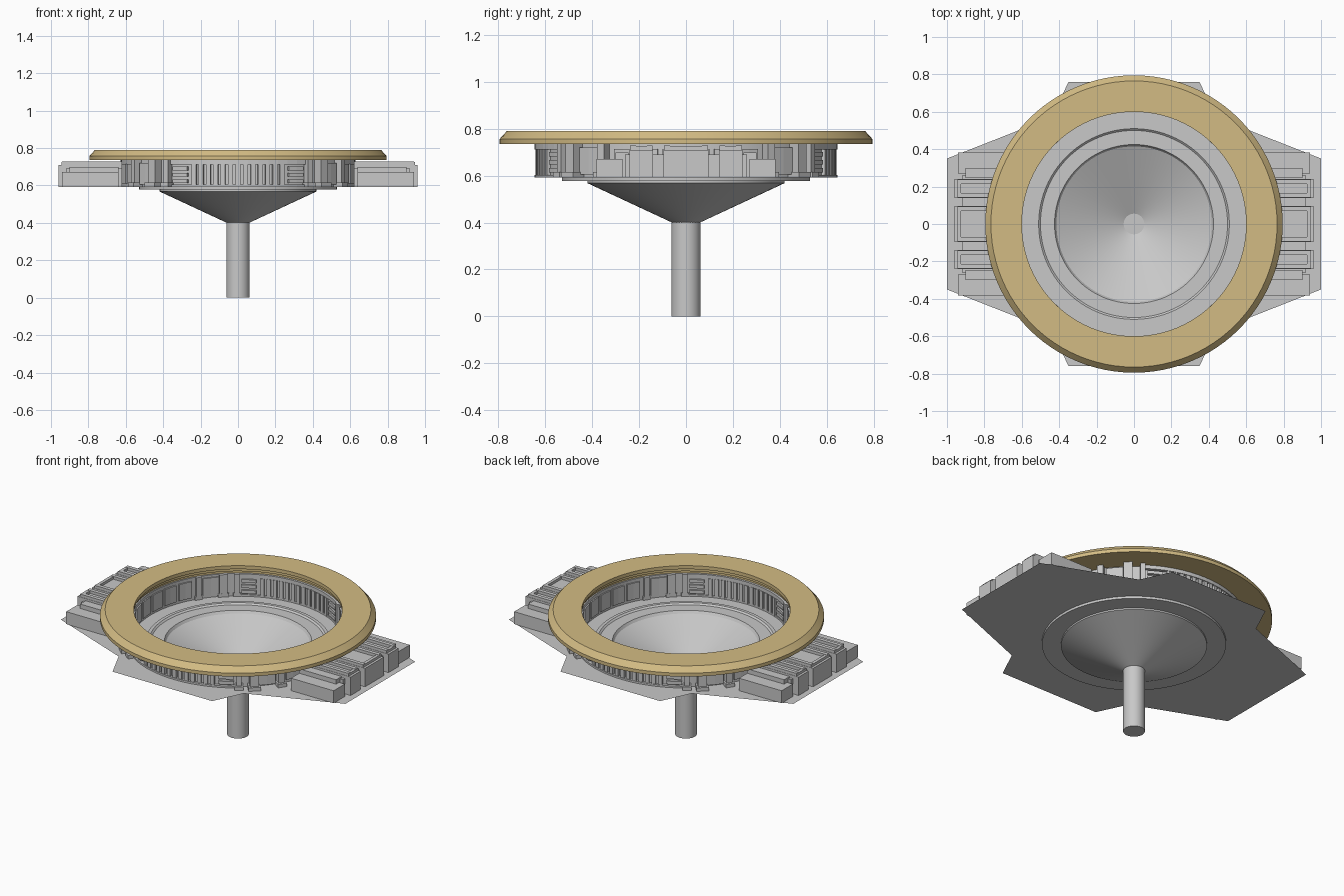
import bpy, bmesh
from math import sin, cos, pi, radians

old = bpy.data.objects.get("Cube")
if old:
    bpy.data.objects.remove(old)


def material(name, rgb):
    m = bpy.data.materials.new(name)
    m.use_nodes = True
    m.diffuse_color = (*rgb, 1)
    m.node_tree.nodes["Principled BSDF"].inputs["Base Color"].default_value = (*rgb, 1)
    return m


GREY = material("light grey", (0.58, 0.58, 0.58))
GOLD = material("warm gold", (0.65, 0.50, 0.23))
FLOOR = 0.593
RING_BASE = 0.735


def finish(name, bm, mat, smooth=False, recalc=True):
    if recalc:
        bmesh.ops.recalc_face_normals(bm, faces=bm.faces)
    me = bpy.data.meshes.new(name)
    bm.to_mesh(me)
    bm.free()
    me.materials.append(mat)
    ob = bpy.data.objects.new(name, me)
    bpy.context.collection.objects.link(ob)
    if smooth:
        bpy.ops.object.select_all(action="DESELECT")
        ob.select_set(True)
        bpy.context.view_layer.objects.active = ob
        bpy.ops.object.shade_smooth_by_angle(angle=radians(30))
    return ob


def lathe(name, profile, mat, steps=96):
    """Revolve a closed (radius, z) profile about the z axis."""
    bm = bmesh.new()
    loops = [[bm.verts.new((r * cos(2 * pi * i / steps), r * sin(2 * pi * i / steps), z))
              for r, z in profile] for i in range(steps)]
    n = len(profile)
    for i in range(steps):
        a, b = loops[i], loops[(i + 1) % steps]
        for j in range(n):
            k = (j + 1) % n
            bm.faces.new((a[j], b[j], b[k], a[k]))
    return finish(name, bm, mat, True)


def add_prism(bm, outline, z0, z1):
    low = [bm.verts.new((x, y, z0)) for x, y in outline]
    high = [bm.verts.new((x, y, z1)) for x, y in outline]
    bm.faces.new(low[::-1])
    bm.faces.new(high)
    for i in range(len(low)):
        j = (i + 1) % len(low)
        bm.faces.new((low[i], low[j], high[j], high[i]))


def add_box(bm, x0, x1, y0, y1, z0, z1):
    add_prism(bm, [(x0, y0), (x1, y0), (x1, y1), (x0, y1)], z0, z1)


def add_arc(bm, r0, r1, a0, a1, z0, z1):
    """Curved block between two radii and two angles in degrees."""
    n = max(1, round((a1 - a0) / 5))
    angles = [radians(a0 + (a1 - a0) * i / n) for i in range(n + 1)]
    outline = [(r1 * cos(a), r1 * sin(a)) for a in angles]
    outline += [(r0 * cos(a), r0 * sin(a)) for a in reversed(angles)]
    add_prism(bm, outline, z0, z1)


# Gold top ring with chamfered rim and stepped inner edge
lathe("gold_ring", [(0.60, 0.79), (0.765, 0.79), (0.795, 0.757), (0.795, RING_BASE),
                    (0.62, RING_BASE), (0.62, 0.75), (0.61, 0.75), (0.61, 0.768),
                    (0.60, 0.768)], GOLD)

# Dish with stepped rim and thin conical bowl
lathe("dish", [(0.53, 0.597), (0.51, 0.597), (0.50, 0.588), (0.425, 0.588), (0.415, 0.572),
               (0.055, 0.405), (0.055, 0.398), (0.42, 0.568), (0.42, 0.578),
               (0.53, 0.578)], GREY)

# Central post
bm = bmesh.new()
bmesh.ops.create_cone(bm, cap_ends=True, segments=48, radius1=0.0625, radius2=0.0625, depth=0.405)
bmesh.ops.translate(bm, verts=bm.verts, vec=(0, 0, 0.2025))
finish("post", bm, GREY, True)

# Thin base sheet with a round opening
quarter = [(1.0, 0.35), (0.44, 0.57), (0.35, 0.76)]
outline = quarter + [(-x, y) for x, y in reversed(quarter)]
outline += [(-x, -y) for x, y in outline]
bm = bmesh.new()
opening = [(0.525 * cos(2 * pi * i / 64), 0.525 * sin(2 * pi * i / 64)) for i in range(64)]
for loop in (outline, opening):
    vs = [bm.verts.new((x, y, FLOOR)) for x, y in loop]
    for i in range(len(vs)):
        bm.edges.new((vs[i - 1], vs[i]))
bmesh.ops.triangle_fill(bm, use_beauty=True, edges=bm.edges[:], normal=(0, 0, 1))
for f in bm.faces:
    f.normal_update()
    if f.normal.z < 0:
        f.normal_flip()
finish("base_sheet", bm, GREY, recalc=False)

# Round wall below the ring
lathe("ring_wall", [(0.612, FLOOR), (0.627, FLOOR), (0.627, RING_BASE), (0.612, RING_BASE)], GREY)

# Wall details on the front and back
slats, louvres, pillars, panels = (bmesh.new() for _ in range(4))
for middle in (90, 270):
    for i in range(-6, 7):
        a = middle + i * 3.6
        add_arc(slats, 0.603, 0.642, a - 1.1, a + 1.1, 0.60, 0.712)
    add_arc(slats, 0.606, 0.646, middle - 34, middle + 34, 0.712, RING_BASE)
    add_arc(slats, 0.606, 0.646, middle - 34, middle + 34, FLOOR, 0.604)
    for side in (-1, 1):
        a = middle + side * 29
        for k in range(3):
            z = 0.613 + k * 0.034
            add_arc(louvres, 0.602, 0.645, a - 4, a + 4, z, z + 0.02)
        for offset, half, depth in ((35.5, 1.3, 0.665), (43, 2.2, 0.68), (57, 1.5, 0.67)):
            a = middle + side * offset
            add_arc(pillars, 0.60, depth, a - half, a + half, FLOOR, RING_BASE)
            add_arc(pillars, 0.60, depth + 0.015, a - half - 0.8, a + half + 0.8, FLOOR, 0.615)
        a = middle + side * 50
        add_arc(panels, 0.605, 0.648, a - 4.5, a + 4.5, 0.605, 0.72)
        # Tall panels beside the wings
        a = middle + side * 75
        for shift in (-10, 0, 10):
            add_arc(panels, 0.604, 0.635, a + shift - 4, a + shift + 4, 0.61, 0.715)
finish("wall_slats", slats, GREY)
finish("wall_louvres", louvres, GREY)
finish("wall_pillars", pillars, GREY)
finish("wall_panels", panels, GREY)

# Side wings with long ribs
for label, s in (("left", 1), ("right", -1)):
    body, ribs = bmesh.new(), bmesh.new()
    add_box(body, 0.62, 0.92, -0.26, 0.26, FLOOR, 0.69)
    for t in (-1, 1):
        add_box(body, 0.64, 0.94, *sorted((t * 0.27, t * 0.382)), FLOOR, 0.672)
        add_box(body, 0.64, 0.90, *sorted((t * 0.245, t * 0.30)), FLOOR, 0.70)
    for y, half in ((-0.19, 0.05), (0, 0.095), (0.19, 0.05)):
        add_box(ribs, 0.62, 0.96, y - half, y + half, FLOOR, 0.71)
        for t in (-1, 1):
            edge = y + t * (half - 0.014)
            add_box(ribs, 0.62, 0.94, edge - 0.012, edge + 0.012, 0.71, 0.728)
        add_box(ribs, 0.925, 0.945, y - half + 0.002, y + half - 0.002, 0.71, 0.726)
    for name, part in (("body", body), ("ribs", ribs)):
        for v in part.verts:
            v.co.x *= s
        finish(f"{label}_wing_{name}", part, GREY)
